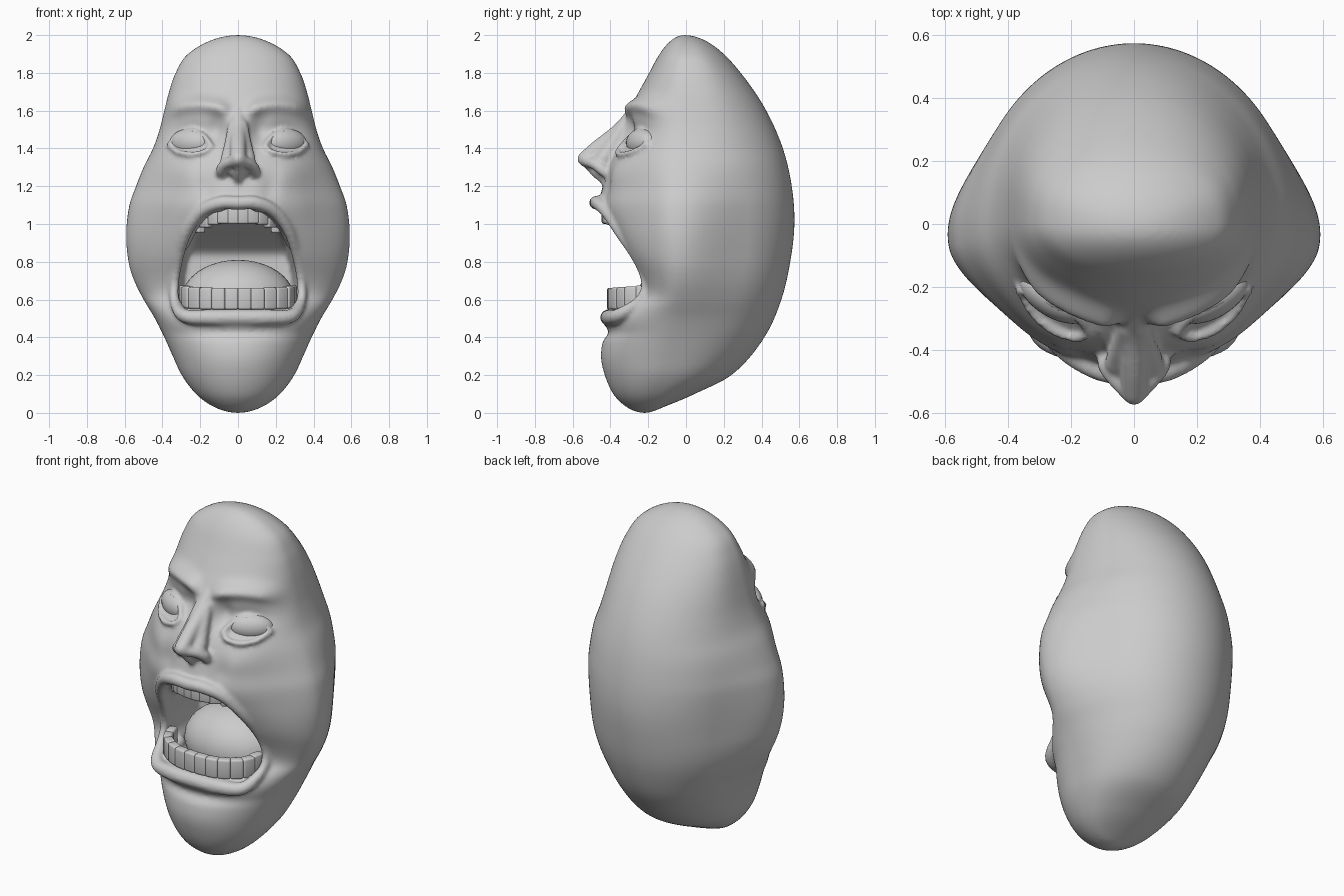
import bpy, bmesh, math
from mathutils import Matrix, Vector

if "Cube" in bpy.data.objects:
    bpy.data.objects.remove(bpy.data.objects["Cube"])

def spline(keys, t):
    """Smooth interpolation through (t, value) keys."""
    n = len(keys)
    if t <= keys[0][0]: return keys[0][1]
    if t >= keys[-1][0]: return keys[-1][1]
    i = max(k for k in range(n - 1) if keys[k][0] <= t)
    def slope(k):
        a, b = keys[max(k - 1, 0)], keys[min(k + 1, n - 1)]
        return (b[1] - a[1]) / (b[0] - a[0])
    (t0, v0), (t1, v1) = keys[i], keys[i + 1]
    h = t1 - t0
    u = (t - t0) / h
    return ((2*u**3 - 3*u*u + 1) * v0 + (u**3 - 2*u*u + u) * h * slope(i)
            + (3*u*u - 2*u**3) * v1 + (u**3 - u*u) * h * slope(i + 1))

def polar(z):
    return math.acos(max(-1, min(1, 1 - z)))

def profile(*pairs):
    keys = [(polar(z), v) for z, v in pairs]
    return lambda z: spline(keys, polar(z))

# Head profiles against height: half width, front, back and widest line
width = profile((0, 0), (.05, .16), (.1, .222), (.2, .298), (.3, .345), (.4, .39), (.5, .44), (.6, .5),
                (.7, .55), (.8, .58), (.95, .592), (1.1, .575), (1.2, .54), (1.3, .5), (1.4, .45),
                (1.5, .415), (1.6, .39), (1.7, .365), (1.8, .33), (1.9, .265), (2, 0))
front = profile((0, -.22), (.05, -.34), (.1, -.385), (.2, -.43), (.3, -.45), (.42, -.435), (.5, -.42),
                (.55, -.37), (.62, -.28), (.7, -.28), (.85, -.36), (1, -.43), (1.1, -.46), (1.2, -.44),
                (1.4, -.38), (1.5, -.345), (1.6, -.305), (1.7, -.25), (1.8, -.195), (1.9, -.14), (2, -.01))
back = profile((0, -.22), (.03, -.12), (.1, .045), (.2, .24), (.4, .415), (.6, .505), (.8, .552), (1, .574),
               (1.2, .56), (1.4, .513), (1.6, .425), (1.8, .29), (1.9, .2), (2, -.01))
middle = profile((0, -.22), (.1, -.17), (.3, -.1), (.6, -.04), (1, -.03), (1.5, 0), (2, -.01))
MOUTH = [(.5, 0), (.53, .25), (.6, .315), (.7, .325), (.8, .31), (.95, .265), (1.04, .19), (1.085, 0)]

def smooth(a, b, v):
    u = max(0, min(1, (v - a) / (b - a)))
    return u * u * (3 - 2 * u)

def bump(x, z, cx, cz, sx, sz):
    return math.exp(-((x - cx) / sx) ** 2 - ((z - cz) / sz) ** 2)

def relief(x, z):
    """Brows, eye sockets, cheekbones and chin crease."""
    x = abs(x)
    zb = 1.585 + .05 * math.sin(min(x, .42) / .42 * math.pi)
    brow = smooth(.02, .1, x) * (1 - smooth(.3, .42, x))
    d = -.045 * brow * math.exp(-((z - zb) / .04) ** 2)
    d += .05 * bump(x, z, .23, 1.475, .13, .07)
    d += .04 * bump(x, z, .11, 1.49, .05, .08)
    d -= .02 * bump(x, z, .27, 1.27, .13, .08)
    d += .015 * bump(x, z, .19, 1.2, .05, .09)
    d += .025 * bump(x, z, 0, .425, .25, .03)
    return d

def surf(x, z):
    m = middle(z)
    return m + (front(z) - m) * math.sqrt(max(0, 1 - (x / width(z)) ** 2)) + relief(x, z)

def finish(name, me):
    for p in me.polygons:
        p.use_smooth = True
    ob = bpy.data.objects.new(name, me)
    bpy.context.collection.objects.link(ob)
    return ob

def make_object(name, bm):
    me = bpy.data.meshes.new(name)
    bm.to_mesh(me)
    bm.free()
    return finish(name, me)

# Small ball used to build rounded strands of flesh
bm = bmesh.new()
bmesh.ops.create_icosphere(bm, subdivisions=2, radius=1)
BALL_V = [tuple(v.co) for v in bm.verts]
BALL_F = [[v.index for v in f.verts] for f in bm.faces]
bm.free()
verts, faces = [], []

def bead(pts, steps=8, mirror=True):
    """Tapered strand through (x, y, z, radius) points, mirrored in x."""
    keys = [[(i, p[k]) for i, p in enumerate(pts)] for k in range(4)]
    for i in range(steps * (len(pts) - 1) + 1):
        x, y, z, r = (spline(k, i / steps) for k in keys)
        for s in ((1, -1) if mirror else (1,)):
            n = len(verts)
            verts.extend((s * x + r * a, y + r * b, z + r * c) for a, b, c in BALL_V)
            faces.extend([n + q for q in f] for f in BALL_F)

# Head shell: cheeks wider than the back of the skull, mouth pushed in under a sloping palate
start = 0
RINGS, SEGS = 190, 200
for i in range(1, RINGS):
    z = 1 - math.cos(math.pi * i / RINGS)
    w, f, b, m = width(z), front(z), back(z), middle(z)
    gap = spline(MOUTH, z) if .5 < z < 1.085 else 0
    throat = .05 - .33 * smooth(.82, 1.08, z)
    pinch_back = .18 * math.exp(-((z - .9) / .42) ** 2) - .05
    pinch_front = .12 * math.exp(-((z - 1.1) / .22) ** 2)
    for j in range(SEGS):
        a = 2 * math.pi * j / SEGS
        x, c = w * math.sin(a), math.cos(a)
        if c > 0:
            y = m + (f - m) * c + relief(x, z) * smooth(0, .4, c)
            x *= 1 - pinch_front * smooth(.1, .7, c)
            y += max(0, throat - y) * smooth(0, .04, gap - abs(x))
        else:
            y = m - (b - m) * c
            x *= 1 - pinch_back * smooth(0, .6, -c)
        verts.append((x, y, z))
top = (RINGS - 2) * SEGS
verts += [(0, -.22, 0), (0, -.01, 2)]
for j in range(SEGS):
    k = (j + 1) % SEGS
    for r in range(0, top, SEGS):
        faces.append([r + j, r + k, r + SEGS + k, r + SEGS + j])
    faces.append([k, j, len(verts) - 2])
    faces.append([top + j, top + k, len(verts) - 1])

# Lips and gums
bead([(0, -.478, 1.112, .037), (.1, -.466, 1.11, .037), (.2, -.415, 1.06, .035), (.275, -.345, .95, .031),
      (.318, -.25, .8, .027), (.336, -.215, .68, .025), (.334, -.25, .59, .028),
      (.285, -.36, .515, .038), (.15, -.402, .505, .045), (0, -.41, .505, .046)], 9)
bead([(0, -.36, .53, .04), (.15, -.34, .53, .04), (.25, -.27, .54, .04), (.29, -.15, .56, .04)])
bead([(0, -.4, 1.1, .04), (.13, -.38, 1.08, .04), (.23, -.31, 1, .035), (.28, -.2, .9, .03)])

# Nose: bridge, core, flanks, wings, septum
bead([(0, -.27, 1.6, .035), (0, -.348, 1.5, .042), (0, -.456, 1.41, .045), (0, -.534, 1.345, .043)], mirror=False)
bead([(0, -.33, 1.46, .06), (0, -.4, 1.37, .078), (0, -.42, 1.31, .078)], mirror=False)
bead([(.02, -.33, 1.52, .035), (.035, -.39, 1.42, .04), (.05, -.44, 1.34, .045)])
bead([(.02, -.53, 1.335, .03), (.065, -.482, 1.315, .03), (.088, -.44, 1.285, .032), (.08, -.4, 1.25, .03)])
bead([(0, -.53, 1.325, .025), (0, -.48, 1.265, .02), (0, -.43, 1.225, .022)], mirror=False)

# Eyelids following the face surface
for arc in (((.14, 1.41, .01), (.18, 1.463, .02), (.25, 1.493, .024), (.32, 1.467, .02), (.365, 1.42, .006)),
            ((.14, 1.41, .01), (.18, 1.382, .014), (.25, 1.37, .016), (.32, 1.382, .012), (.365, 1.42, .006))):
    bead([(x, surf(x, z) - out, z, .015) for x, z, out in arc])

# Blend everything into one skin
mesh = bpy.data.meshes.new("head")
mesh.from_pydata(verts, [], faces)
head = finish("head", mesh)
rm = head.modifiers.new("blend", 'REMESH')
rm.mode = 'VOXEL'
rm.voxel_size = .011
rm.use_smooth_shade = True
sm = head.modifiers.new("soften", 'SMOOTH')
sm.factor = .5
sm.iterations = 6

def ellipsoid(name, loc, scale, turn=0):
    b = bmesh.new()
    mat = Matrix.Translation(loc) @ Matrix.Rotation(turn, 4, 'Z') @ Matrix.Diagonal((*scale, 1))
    bmesh.ops.create_uvsphere(b, u_segments=32, v_segments=20, radius=1, matrix=mat)
    return make_object(name, b)

# Eyeballs and tongue
for s, side in ((1, "left"), (-1, "right")):
    ellipsoid("eyeball_" + side, (s * .25, surf(.25, 1.43) + .04, 1.43), (.125, .066, .075), s * math.radians(30))
ellipsoid("tongue", (0, -.02, .6), (.3, .24, .21))

# Teeth rows along the jaw arcs
def teeth(name, path, size, count):
    b = bmesh.new()
    keys = [[(p[0], p[k]) for p in path] for k in (1, 2, 3)]
    for i in range(count):
        u = (i + .5) / count
        here = Vector([spline(k, u) for k in keys])
        ahead = Vector([spline(k, min(u + .03, 1)) for k in keys])
        turn = math.atan2(ahead.y - here.y, ahead.x - here.x)
        for s in (1, -1):
            mat = (Matrix.Translation((s * here.x, here.y, here.z)) @ Matrix.Rotation(s * turn, 4, 'Z')
                   @ Matrix.Diagonal((*size, 1)))
            bmesh.ops.create_cube(b, size=1, matrix=mat)
    ob = make_object(name, b)
    bv = ob.modifiers.new("round", 'BEVEL')
    bv.width = .011
    bv.segments = 3

teeth("upper_teeth", [(0, 0, -.425, 1.05), (.4, .1, -.405, 1.05), (.75, .18, -.34, 1.025), (1, .22, -.25, .985)],
      (.066, .045, .1), 5)
teeth("lower_teeth", [(0, 0, -.395, .605), (.35, .14, -.375, .605), (.7, .255, -.3, .61), (1, .29, -.2, .62)],
      (.072, .05, .115), 6)
